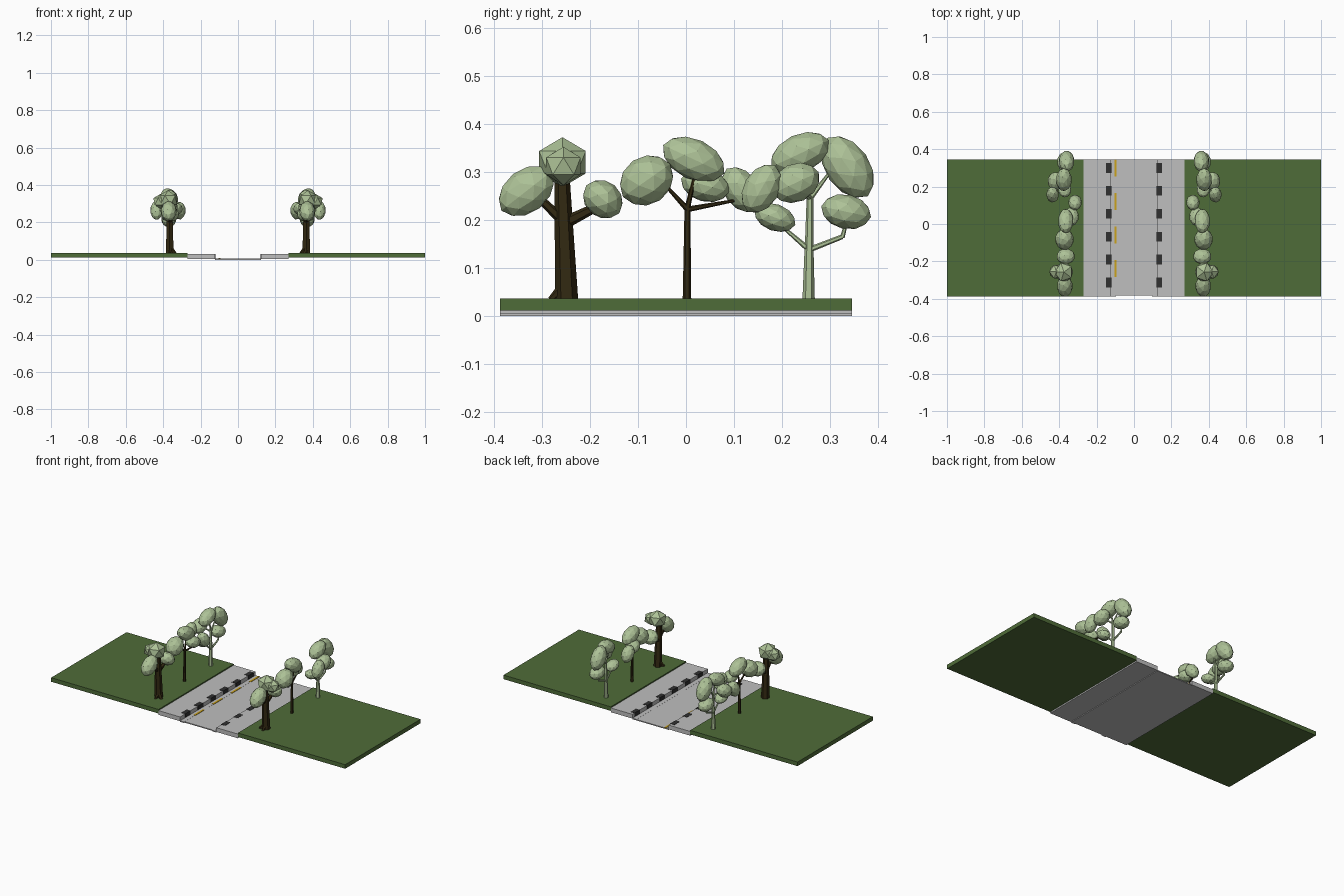
import bpy, bmesh, math
from mathutils import Vector, Matrix


def mat(name, rgb):
    m = bpy.data.materials.new(name)
    m.diffuse_color = (*rgb, 1)
    return m


GRASS = mat("grass green", (0.078, 0.150, 0.040))
LEAF = mat("leaf green", (0.42, 0.54, 0.31))
BARK = mat("dark bark", (0.032, 0.022, 0.006))
STONE = mat("pavement grey", (0.52, 0.52, 0.52))
BLACK = mat("kerb black", (0.03, 0.03, 0.03))
YELLOW = mat("line yellow", (0.60, 0.36, 0.01))


def finish(name, bm, material, mirror=False):
    bmesh.ops.recalc_face_normals(bm, faces=bm.faces)
    me = bpy.data.meshes.new(name)
    bm.to_mesh(me)
    bm.free()
    me.materials.append(material)
    ob = bpy.data.objects.new(name, me)
    bpy.context.collection.objects.link(ob)
    if mirror:
        ob.modifiers.new("other side", 'MIRROR').use_axis[0] = True
    return ob


def add_box(bm, x0, x1, y0, y1, z0, z1):
    m = Matrix.Translation(((x0 + x1) / 2, (y0 + y1) / 2, (z0 + z1) / 2))
    m = m @ Matrix.Diagonal((x1 - x0, y1 - y0, z1 - z0, 1))
    bmesh.ops.create_cube(bm, size=1, matrix=m)


def boxes(name, material, dims, mirror=False):
    bm = bmesh.new()
    for d in dims:
        add_box(bm, *d)
    return finish(name, bm, material, mirror)


def add_limb(bm, a, b, r0, r1, sides=6):
    """Tapered branch from a to b."""
    a, b = Vector(a), Vector(b)
    d = b - a
    rot = d.to_track_quat('Z', 'Y').to_matrix().to_4x4()
    bmesh.ops.create_cone(bm, cap_ends=True, segments=sides, radius1=r0, radius2=r1,
                          depth=d.length, matrix=Matrix.Translation((a + b) / 2) @ rot)


def tree(name, bark, limbs, clumps):
    bm = bmesh.new()
    for limb in limbs:
        add_limb(bm, *limb)
    finish(name + "_trunk", bm, bark, True)
    bm = bmesh.new()
    for pos, size, tilt, detail in clumps:
        m = (Matrix.Translation(pos) @ Matrix.Rotation(math.radians(tilt), 4, 'X')
             @ Matrix.Diagonal((*size, 1)))
        bmesh.ops.create_icosphere(bm, subdivisions=detail, radius=1, matrix=m)
    finish(name + "_foliage", bm, LEAF, True)


# Ground slabs
Y0, Y1 = -0.387, 0.345
boxes("lawn", GRASS, [(0.27, 1.0, Y0, Y1, 0.012, 0.037)], True)
boxes("sidewalk", STONE, [(0.123, 0.27, Y0, Y1, 0.004, 0.03)], True)
boxes("gutter", STONE, [(0.096, 0.123, Y0, Y1, 0.0, 0.0065)], True)
boxes("road", STONE, [(-0.096, 0.096, Y0 + 0.006, Y1, 0.0, 0.006)])

# Painted kerb blocks and lane dashes
ys = [0.30 - 0.1225 * i for i in range(6)]
boxes("kerb_marks", BLACK,
      [(0.121, 0.149, y - 0.026, y + 0.026, 0.008, 0.0315) for y in ys], True)
boxes("lane_dashes", YELLOW,
      [(-0.105, -0.093, y - 0.045, y + 0.045, 0.005, 0.0085)
       for y in (0.30, 0.121, -0.058, -0.238)])

# Stout tree at the front
X = 0.365
tree("stout_tree", BARK, [
    ((X, -0.248, 0.03), (X, -0.258, 0.29), 0.024, 0.016),
    ((X, -0.242, 0.03), (X, -0.25, 0.16), 0.016, 0.012),
    ((X - 0.03, -0.265, 0.034), (X, -0.25, 0.07), 0.008, 0.014),
    ((X, -0.282, 0.034), (X, -0.255, 0.06), 0.006, 0.012),
    ((X, -0.25, 0.195), (X, -0.18, 0.23), 0.013, 0.009),
    ((X, -0.258, 0.20), (X, -0.31, 0.25), 0.011, 0.008),
], [
    ((0.375, -0.257, 0.32), (0.055, 0.057, 0.052), 0, 1),
    ((0.415, -0.255, 0.312), (0.042, 0.042, 0.04), 0, 1),
    ((0.37, -0.332, 0.26), (0.042, 0.066, 0.045), 38, 2),
    ((0.365, -0.173, 0.243), (0.05, 0.045, 0.038), -40, 2),
])

# Slender tree in the middle
tree("slender_tree", BARK, [
    ((X, 0.002, 0.03), (X, 0.003, 0.23), 0.009, 0.006),
    ((X, 0.003, 0.222), (X + 0.01, -0.05, 0.28), 0.006, 0.003),
    ((X, 0.003, 0.225), (X, 0.02, 0.30), 0.006, 0.003),
    ((X, 0.003, 0.222), (0.335, 0.10, 0.24), 0.006, 0.003),
], [
    ((0.372, -0.082, 0.282), (0.05, 0.06, 0.05), 35, 2),
    ((0.365, 0.016, 0.326), (0.042, 0.07, 0.042), -25, 2),
    ((0.335, 0.04, 0.272), (0.04, 0.052, 0.034), -15, 2),
    ((0.315, 0.115, 0.263), (0.036, 0.053, 0.036), -55, 2),
])

# Pale forked tree at the back
tree("forked_tree", LEAF, [
    ((X, 0.255, 0.03), (X, 0.256, 0.15), 0.013, 0.009),
    ((X, 0.256, 0.14), (X, 0.258, 0.25), 0.009, 0.007),
    ((X, 0.256, 0.138), (X, 0.19, 0.195), 0.006, 0.003),
    ((X, 0.256, 0.138), (X, 0.325, 0.165), 0.006, 0.005),
    ((X, 0.325, 0.163), (X, 0.335, 0.20), 0.005, 0.003),
    ((X, 0.258, 0.245), (X, 0.30, 0.30), 0.006, 0.003),
    ((X, 0.258, 0.245), (0.42, 0.225, 0.28), 0.006, 0.003),
    ((X, 0.258, 0.245), (X, 0.24, 0.32), 0.006, 0.003),
], [
    ((0.375, 0.237, 0.338), (0.042, 0.066, 0.04), 25, 2),
    ((0.36, 0.336, 0.31), (0.042, 0.074, 0.046), -55, 2),
    ((0.42, 0.228, 0.277), (0.042, 0.053, 0.04), 25, 2),
    ((0.435, 0.157, 0.265), (0.034, 0.056, 0.037), 60, 2),
    ((0.37, 0.185, 0.205), (0.036, 0.045, 0.028), -20, 2),
    ((0.37, 0.333, 0.217), (0.042, 0.053, 0.036), -12, 2),
])
